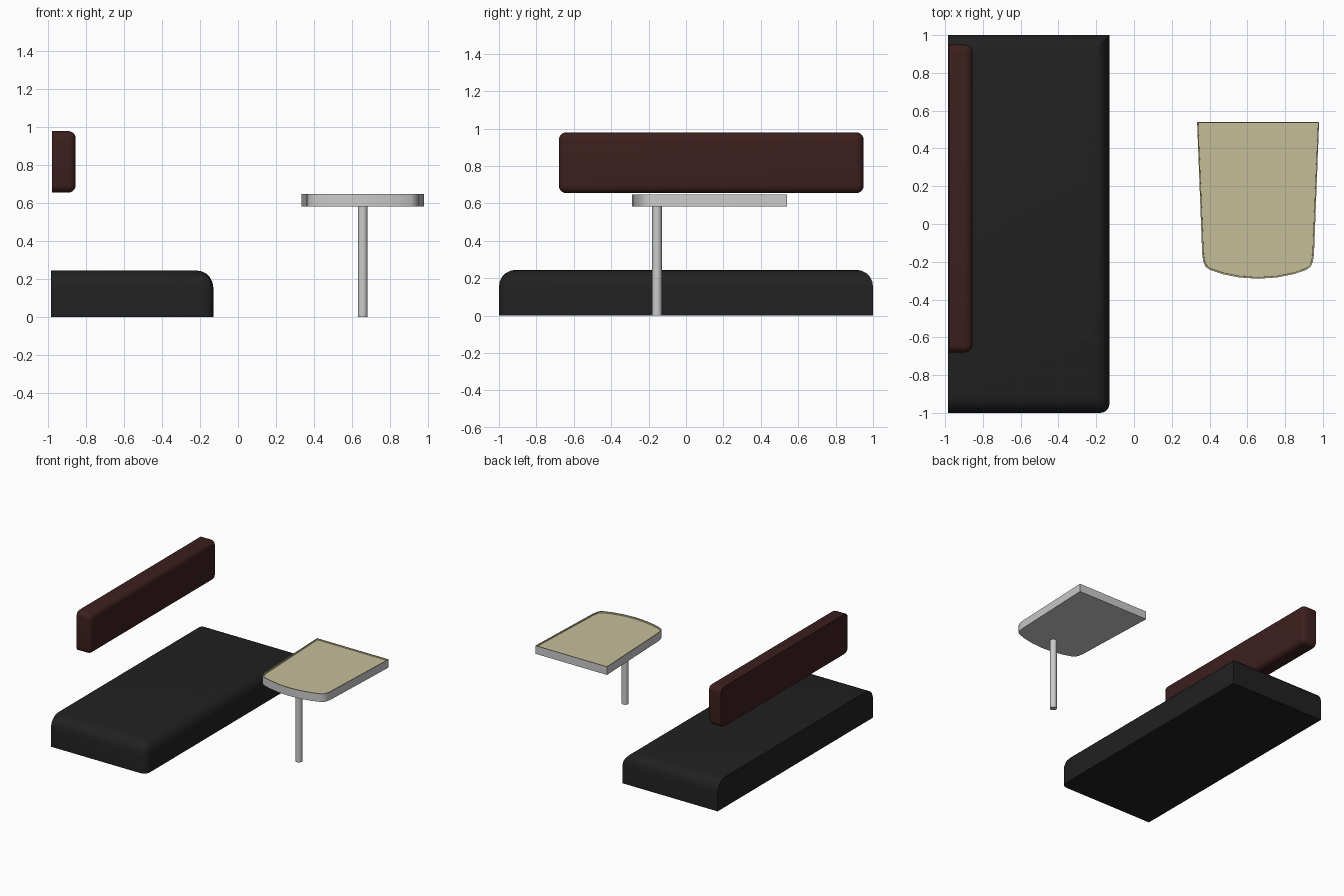
import bpy, bmesh
from mathutils import Vector

if "Cube" in bpy.data.objects:
    bpy.data.objects.remove(bpy.data.objects["Cube"])


def material(name, rgb):
    m = bpy.data.materials.new(name)
    m.diffuse_color = (*rgb, 1)
    m.use_nodes = True
    m.node_tree.nodes["Principled BSDF"].inputs["Base Color"].default_value = m.diffuse_color
    return m


def add_object(name, bm, mats=()):
    bmesh.ops.recalc_face_normals(bm, faces=bm.faces[:])
    mesh = bpy.data.meshes.new(name)
    bm.to_mesh(mesh)
    bm.free()
    ob = bpy.data.objects.new(name, mesh)
    bpy.context.collection.objects.link(ob)
    for m in mats:
        mesh.materials.append(m)
    return ob


def smooth(ob, angle=0.6):
    bpy.ops.object.select_all(action='DESELECT')
    ob.select_set(True)
    bpy.context.view_layer.objects.active = ob
    for mod in ob.modifiers[:]:
        bpy.ops.object.modifier_apply(modifier=mod.name)
    bpy.ops.object.shade_smooth_by_angle(angle=angle)


def cushion(name, lo, hi, radius, weight, mat):
    """Box with chosen edges rounded; weight(mid, direction) gives the share of the radius."""
    lo, hi = Vector(lo), Vector(hi)
    bm = bmesh.new()
    bmesh.ops.create_cube(bm, size=2)
    layer = bm.edges.layers.float.new('bevel_weight_edge')
    for e in bm.edges:
        a, b = e.verts
        e[layer] = weight((a.co + b.co) / 2)
    for v in bm.verts:
        v.co = Vector((lo[i] + (v.co[i] + 1) / 2 * (hi[i] - lo[i]) for i in range(3)))
    ob = add_object(name, bm, [mat])
    bev = ob.modifiers.new('round', 'BEVEL')
    bev.limit_method = 'WEIGHT'
    bev.width = radius
    bev.segments = 5
    smooth(ob)


def seat_weight(m):
    if m.z > 0.5 and m.x > -0.5:      # top edges except the wall side
        return 1.0
    if m.x > 0.5 and m.y < -0.5:      # one upright corner
        return 0.55
    return 0.0


# Seat and backrest, both flat on the wall side
cushion('seat', (-0.985, -1, 0), (-0.13, 1, 0.245), 0.09, seat_weight,
        material('black', (0.015, 0.015, 0.015)))
cushion('backrest', (-0.98, -0.68, 0.655), (-0.855, 0.95, 0.98), 0.04,
        lambda m: 1.0 if m.x > -0.5 else 0.0,
        material('dark_red', (0.045, 0.014, 0.013)))

# Table top: half outline mirrored, with a shallow coloured tray on top
cx = 0.657
half = [(0.1, -0.283), (0.19, -0.265), (0.255, -0.243), (0.278, -0.227),
        (0.29, -0.2), (0.296, -0.16), (0.323, 0.54)]
outline = [(0, -0.29)] + half + [(-x, y) for x, y in reversed(half)]
bm = bmesh.new()
base = bm.faces.new([bm.verts.new((cx + x, y, 0.583)) for x, y in outline])
ext = bmesh.ops.extrude_face_region(bm, geom=[base], use_keep_orig=True)
bmesh.ops.translate(bm, verts=[g for g in ext['geom'] if isinstance(g, bmesh.types.BMVert)],
                    vec=(0, 0, 0.066))
bmesh.ops.recalc_face_normals(bm, faces=bm.faces[:])
top = max(bm.faces, key=lambda f: f.calc_center_median().z)
top.material_index = 1
for depth, inset in ((0, 0.008), (-0.01, 0.0005)):
    r = bmesh.ops.inset_region(bm, faces=[top], thickness=inset, depth=depth)
    for f in r['faces']:
        f.material_index = 1
table = add_object('table_top', bm, [material('grey', (0.6, 0.6, 0.6)),
                                     material('tan', (0.56, 0.51, 0.32))])
smooth(table)

# Table post
bm = bmesh.new()
bmesh.ops.create_cone(bm, cap_ends=True, segments=16, radius1=0.026, radius2=0.026, depth=0.585)
bmesh.ops.translate(bm, verts=bm.verts[:], vec=(cx, -0.155, 0.2925))
smooth(add_object('table_post', bm))
